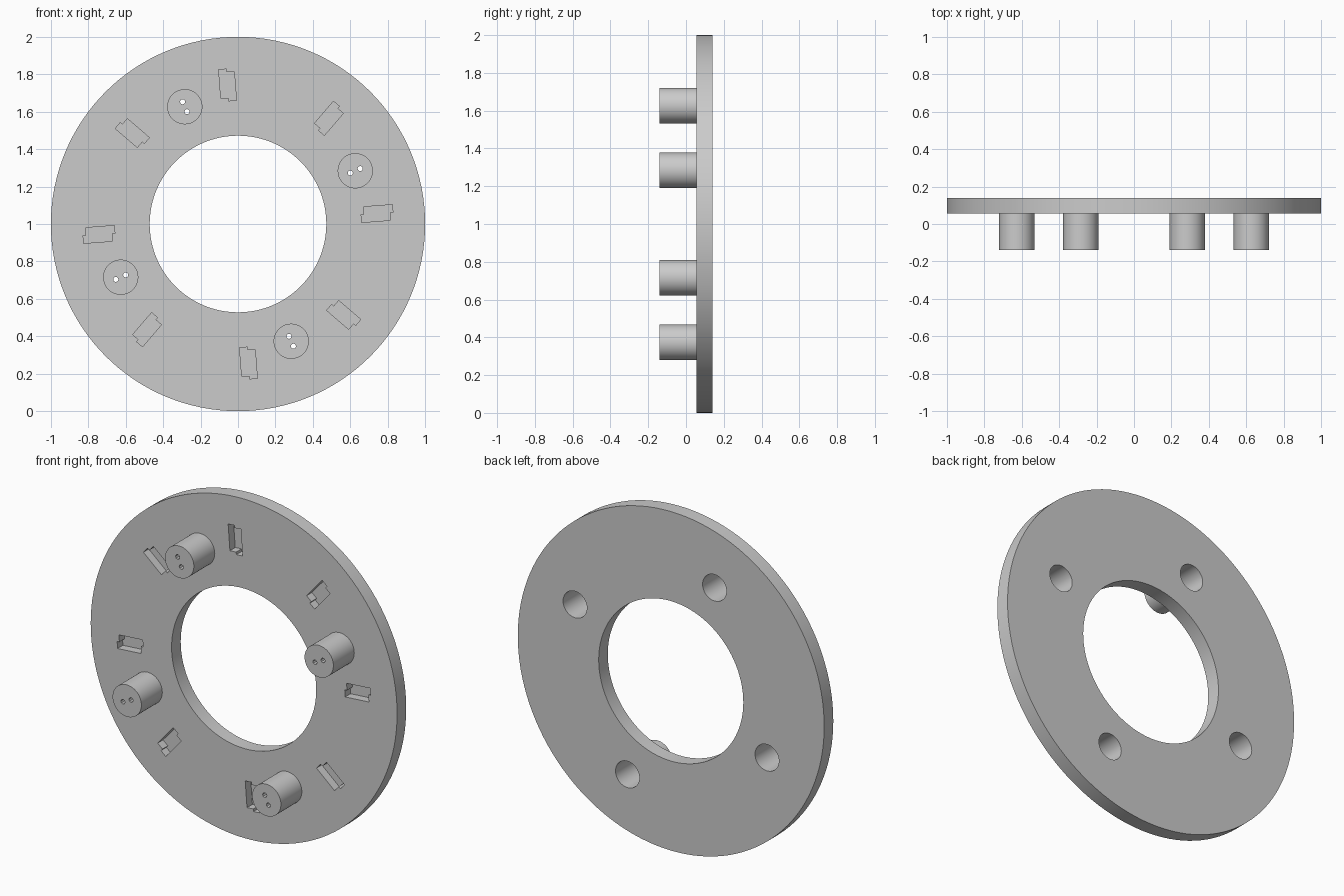
import bpy, bmesh
from math import sin, cos, pi, radians
from mathutils import Vector

cube = bpy.data.objects.get("Cube")
if cube:
    bpy.data.objects.remove(cube, do_unlink=True)

grey = bpy.data.materials.new("plain grey")
grey.use_nodes = True
colour = (0.6, 0.6, 0.6, 1)
grey.diffuse_color = colour
grey.node_tree.nodes["Principled BSDF"].inputs["Base Color"].default_value = colour

BACK, FACE, TIP = 0.14, 0.055, -0.14   # depths of plate back, plate face, socket tips
CENTRE = Vector((0, 1))


def circle(c, r, n):
    return [c + Vector((cos(2 * pi * i / n), sin(2 * pi * i / n))) * r for i in range(n)]


def polar(angle, u, t=0):
    """Point at radial distance u and sideways offset t on a spoke of the ring."""
    a = radians(angle)
    return CENTRE + Vector((cos(a) * u - sin(a) * t, sin(a) * u + cos(a) * t))


def prisms(name, outlines):
    """One object holding an extrusion along y for each (outline, start, end)."""
    bm = bmesh.new()
    for pts, y0, y1 in outlines:
        a = [bm.verts.new((p.x, y0, p.y)) for p in pts]
        b = [bm.verts.new((p.x, y1, p.y)) for p in pts]
        bm.faces.new(a)
        bm.faces.new(b[::-1])
        for i in range(len(pts)):
            j = (i + 1) % len(pts)
            bm.faces.new((a[j], a[i], b[i], b[j]))
    bmesh.ops.recalc_face_normals(bm, faces=bm.faces)
    mesh = bpy.data.meshes.new(name)
    bm.to_mesh(mesh)
    bm.free()
    mesh.materials.append(grey)
    ob = bpy.data.objects.new(name, mesh)
    bpy.context.collection.objects.link(ob)
    return ob


def cut(ob, outlines):
    """Subtract prisms from an object, then shade its round walls smooth."""
    cutter = prisms("cutter", outlines)
    cutter.hide_render = True
    bpy.ops.object.select_all(action='DESELECT')
    bpy.context.view_layer.objects.active = ob
    ob.select_set(True)
    mod = ob.modifiers.new("cut", 'BOOLEAN')
    mod.operation, mod.solver, mod.object = 'DIFFERENCE', 'EXACT', cutter
    bpy.ops.object.modifier_apply(modifier=mod.name)
    bpy.data.objects.remove(cutter, do_unlink=True)
    bpy.ops.object.shade_smooth_by_angle(angle=radians(30))


socket_angles = [24.4 + 90 * k for k in range(4)]
slot_angles = [4.3 + 45 * k for k in range(8)]

# Stepped slot outline: two strips side by side, shifted along the spoke
slot = [(-0.085, -0.041), (0.07, -0.041), (0.07, 0), (0.085, 0),
        (0.085, 0.041), (-0.07, 0.041), (-0.07, 0), (-0.085, 0)]

# Ring plate with centre opening, socket bores and shallow slots
plate = prisms("ring_plate", [(circle(CENTRE, 1, 128), FACE, BACK)])
holes = [(circle(CENTRE, 0.472, 96), FACE - 0.1, BACK + 0.1)]
holes += [(circle(polar(a, 0.688), 0.078, 48), FACE - 0.1, BACK + 0.1) for a in socket_angles]
holes += [([polar(a, 0.745 + u, t) for u, t in slot], FACE - 0.1, FACE + 0.05)
          for a in slot_angles]
cut(plate, holes)

# Hollow sockets with two pin holes through each closed tip
for i, a in enumerate(socket_angles):
    socket = prisms(f"socket_{i + 1}", [(circle(polar(a, 0.688), 0.094, 48), TIP, FACE)])
    cut(socket, [(circle(polar(a, 0.688), 0.078, 48), TIP + 0.03, FACE + 0.1)])
    cut(socket, [(circle(polar(a, 0.688 + d), 0.014, 8), TIP - 0.1, TIP + 0.1)
                 for d in (-0.029, 0.029)])
